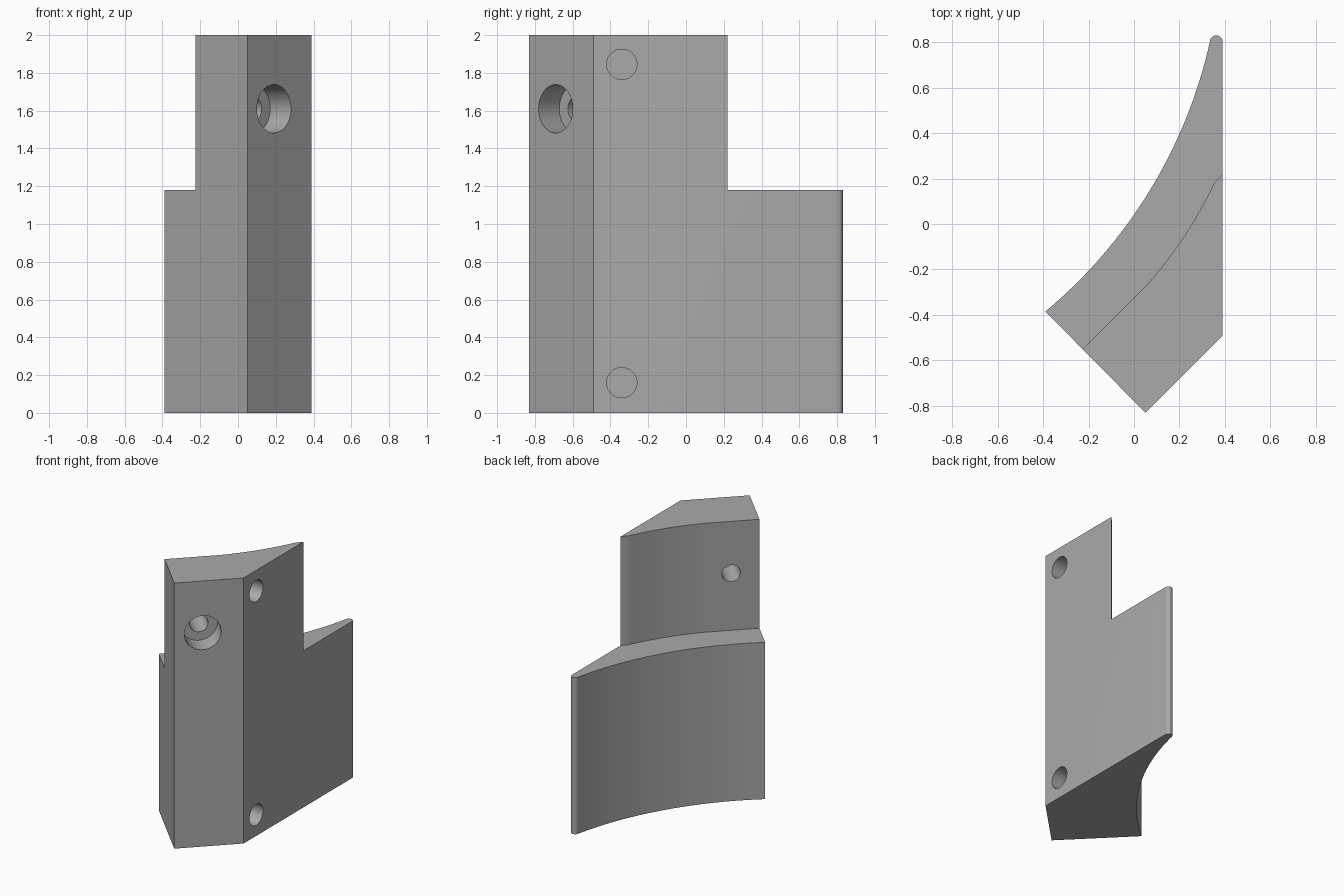
import bpy, bmesh, math
from mathutils import Vector

old = bpy.data.objects.get("Cube")
if old:
    bpy.data.objects.remove(old, do_unlink=True)

grey = bpy.data.materials.new("plain grey")
grey.use_nodes = True
colour = (0.4, 0.4, 0.4, 1)
grey.diffuse_color = colour
grey.node_tree.nodes["Principled BSDF"].inputs["Base Color"].default_value = colour


def arc(a, b, sag, steps):
    """Circular arc from a to b, bulging to the right of the chord by sag."""
    a, b = Vector(a), Vector(b)
    half = (b - a).length / 2
    radius = (half * half + sag * sag) / (2 * sag)
    along = (b - a).normalized()
    right = Vector((along.y, -along.x))
    centre = (a + b) / 2 + right * (sag - radius)
    spread = math.asin(half / radius)
    angles = [spread * (2 * i / steps - 1) for i in range(steps + 1)]
    return [centre + radius * (along * math.sin(t) + right * math.cos(t)) for t in angles]


def make_object(name, bm):
    bmesh.ops.recalc_face_normals(bm, faces=bm.faces)
    mesh = bpy.data.meshes.new(name)
    bm.to_mesh(mesh)
    bm.free()
    mesh.materials.append(grey)
    obj = bpy.data.objects.new(name, mesh)
    bpy.context.collection.objects.link(obj)
    return obj


def prism(name, outline, bottom, top):
    bm = bmesh.new()
    face = bm.faces.new([bm.verts.new((p[0], p[1], bottom)) for p in outline])
    up = bmesh.ops.extrude_face_region(bm, geom=[face])["geom"]
    verts = [v for v in up if isinstance(v, bmesh.types.BMVert)]
    bmesh.ops.translate(bm, verts=verts, vec=(0, 0, top - bottom))
    return make_object(name, bm)


def drill(name, mouth, inward, radius, depth):
    """Cylinder that starts just outside the mouth and runs inward."""
    bm = bmesh.new()
    clearance = 0.05
    bmesh.ops.create_cone(bm, cap_ends=True, segments=48, radius1=radius,
                          radius2=radius, depth=depth + clearance)
    inward = Vector(inward).normalized()
    obj = make_object(name, bm)
    obj.rotation_mode = 'QUATERNION'
    obj.rotation_quaternion = inward.to_track_quat('Z', 'Y')
    obj.location = Vector(mouth) + inward * (depth - clearance) / 2
    return obj


# Full-height block with concave back and rounded thin tip
tip = [(0.362 + 0.028 * math.cos(t), 0.802 + 0.028 * math.sin(t))
       for t in (math.pi * i / 10 for i in range(11))]
back = arc((-0.39, -0.385), tip[-1], 0.115, 32)
block = prism("bracket_block", [(0.05, -0.83), (0.39, -0.49)] + tip + back[-2::-1], 0, 2)

# Step that thins the upper part
step_curve = arc((0.05, -0.275), (0.355, 0.185), 0.02, 16)
step = prism("step_cutter",
             [(-0.425, -0.75)] + step_curve + [(0.5, 0.33), (0.5, 1), (-0.8, 1), (-0.8, -0.75)],
             1.18, 2.1)

# Counterbored through hole on the slanted face, blind holes on the flat side
mouth = (0.19, -0.69, 1.61)
cutters = [step,
           drill("counterbore_cutter", mouth, (-1, 1, 0), 0.128, 0.155),
           drill("bolt_hole_cutter", mouth, (-1, 1, 0), 0.064, 0.7)]
for place, z in (("upper", 1.845), ("lower", 0.16)):
    cutters.append(drill(place + "_side_hole_cutter", (0.39, -0.34, z), (-1, 0, 0), 0.08, 0.25))

bpy.ops.object.select_all(action='DESELECT')
bpy.context.view_layer.objects.active = block
block.select_set(True)
for cutter in cutters:
    cutter.hide_render = True
    cut = block.modifiers.new(cutter.name, 'BOOLEAN')
    cut.operation = 'DIFFERENCE'
    cut.solver = 'EXACT'
    cut.object = cutter
    bpy.ops.object.modifier_apply(modifier=cut.name)
for cutter in cutters:
    bpy.data.objects.remove(cutter, do_unlink=True)

bpy.ops.object.shade_smooth_by_angle(angle=math.radians(25))
